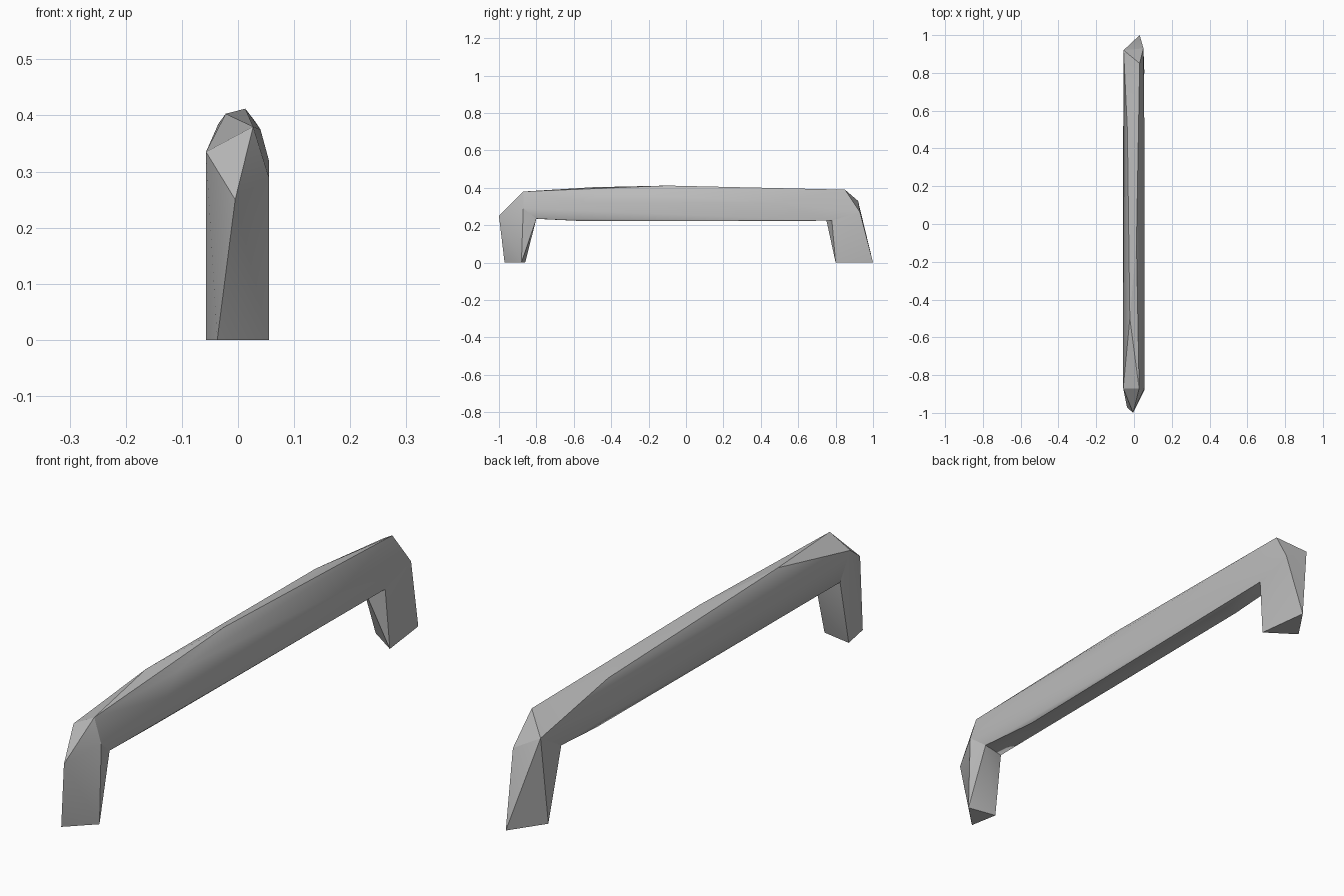
import bpy
import bmesh
from math import radians
from mathutils import Vector

default_cube = bpy.data.objects.get("Cube")
if default_cube:
    bpy.data.objects.remove(default_cube, do_unlink=True)

# One plain grey finish
grey = bpy.data.materials.new("plain grey")
grey.use_nodes = True
grey_colour = (0.5, 0.5, 0.5, 1)
grey.diffuse_color = grey_colour
grey.node_tree.nodes["Principled BSDF"].inputs["Base Color"].default_value = grey_colour


def faceted_part(name, corners, smooth_angle):
    """Wrap a convex faceted solid around its corner points."""
    bm = bmesh.new()
    for corner in corners:
        bm.verts.new(Vector(corner))
    hull = bmesh.ops.convex_hull(bm, input=bm.verts[:])
    unused = {item for item in hull["geom_interior"] + hull["geom_unused"]
              if isinstance(item, bmesh.types.BMVert) and item.is_valid}
    bmesh.ops.delete(bm, geom=list(unused), context="VERTS")
    bmesh.ops.recalc_face_normals(bm, faces=bm.faces[:])
    mesh = bpy.data.meshes.new(name)
    bm.to_mesh(mesh)
    bm.free()
    mesh.materials.append(grey)
    part = bpy.data.objects.new(name, mesh)
    bpy.context.collection.objects.link(part)
    bpy.ops.object.select_all(action="DESELECT")
    part.select_set(True)
    bpy.context.view_layer.objects.active = part
    bpy.ops.object.shade_smooth_by_angle(angle=radians(smooth_angle))
    return part


# Mitred ends shared by the grip bar and the legs
front_mitre = [
    (0.027, -0.87, 0.38),
    (-0.057, -0.87, 0.335),
    (0.055, -0.87, 0.29),
    (0.04, -0.8, 0.235),
    (-0.05, -0.82, 0.235),
]
back_mitre = [
    (0.03, 0.85, 0.39),
    (-0.055, 0.92, 0.33),
    (0.05, 0.93, 0.27),
    (0.05, 0.78, 0.225),
    (-0.02, 0.75, 0.23),
]

# Swollen middle of the grip: rounded crown, full sides, narrow underside
crown = [(-0.022, -0.5, 0.403), (0.013, -0.1, 0.412), (-0.035, 0.5, 0.385), (0.04, -0.4, 0.375)]
sides = [(x, y, z) for y in (-0.5, 0.5) for x, z in ((0.055, 0.32), (-0.057, 0.32), (-0.05, 0.26))]
underside = [(x, y, 0.222) for x in (-0.025, 0.03) for y in (-0.55, 0.55)]
faceted_part("grip_bar", front_mitre + crown + sides + underside + back_mitre, 30)

# Front leg: triangular foot rising to a pointed knee
front_foot = [(-0.037, -0.97, 0), (0.055, -0.88, 0), (-0.057, -0.86, 0)]
front_knee = [(-0.005, -1, 0.25)]
faceted_part("front_leg", front_foot + front_knee + front_mitre, 25)

# Back leg: triangular foot splayed outwards
back_foot = [(0.03, 1, 0), (0.055, 0.8, 0), (-0.055, 0.875, 0)]
faceted_part("back_leg", back_foot + back_mitre, 25)
